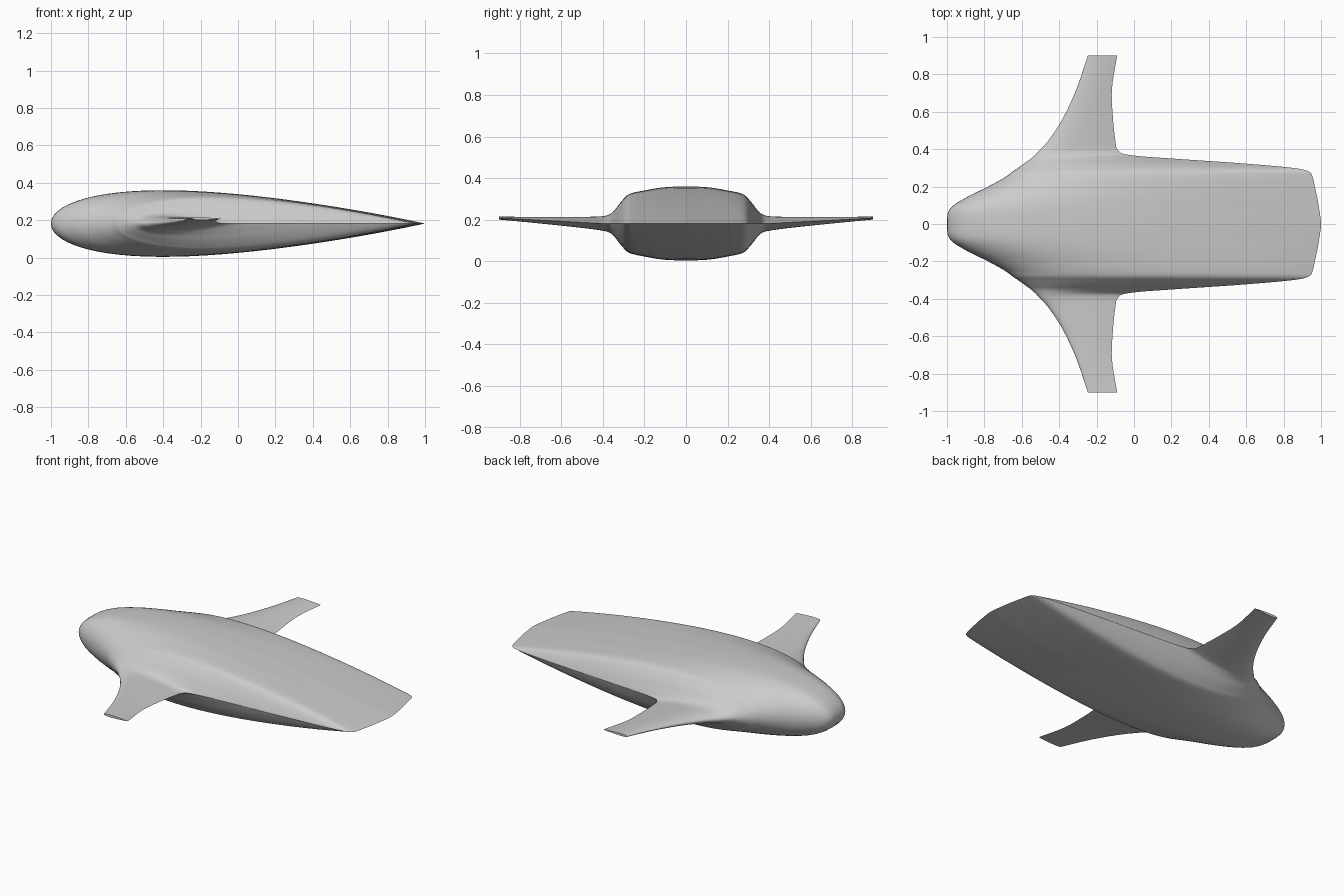
import bpy, bmesh, math
from mathutils import Vector

# Remove the default cube only
cube = bpy.data.objects.get("Cube")
if cube:
    bpy.data.objects.remove(cube, do_unlink=True)

# Material
grey = bpy.data.materials.new("plain grey")
grey.use_nodes = True
colour = (0.6, 0.6, 0.6, 1)
grey.diffuse_color = colour
grey.node_tree.nodes["Principled BSDF"].inputs["Base Color"].default_value = colour

MID_HEIGHT = 0.182
TIP_RISE = 0.026
CHORD_STEPS = 36
SPAN_STEPS = 5

# Half-span stations: span position, leading edge, trailing edge, half thickness
STATIONS = [
    (0, -1, 1, .178), (.08, -.985, .99, .176), (.14, -.9, .98, .17),
    (.2, -.78, .967, .159), (.25, -.69, .955, .149), (.28, -.65, .935, .138),
    (.3, -.62, .85, .119), (.325, -.585, .567, .089), (.347, -.555, .246, .06),
    (.368, -.53, -.02, .044), (.395, -.505, -.086, .036), (.45, -.455, -.1, .03),
    (.56, -.383, -.112, .023), (.72, -.308, -.118, .015), (.9, -.247, -.09, .007),
]


def catmull(a, b, c, d, t):
    """Blend smoothly from b to c, with a and d as neighbours."""
    return tuple(0.5 * (2 * q + (r - p) * t + (2 * p - 5 * q + 4 * r - s) * t * t
                        + (3 * q - p - 3 * r + s) * t ** 3)
                 for p, q, r, s in zip(a, b, c, d))


def span_sections():
    """Fine sections from the centre line to one wing tip."""
    mirrored = (-STATIONS[1][0],) + STATIONS[1][1:]
    last = STATIONS[-1]
    beyond = tuple(2 * e - f for e, f in zip(last, STATIONS[-2]))
    pts = [mirrored] + STATIONS + [beyond]
    result = []
    for i in range(1, len(pts) - 2):
        for k in range(SPAN_STEPS):
            result.append(catmull(*pts[i - 1:i + 3], k / SPAN_STEPS))
    return result + [last]


def thickness(u):
    """Aerofoil half thickness along the chord, with its peak at one."""
    return 2 * (1.4845 * math.sqrt(u) - 0.63 * u - 1.758 * u ** 2
                + 1.4215 * u ** 3 - 0.518 * u ** 4)


def aerofoil(y, lead, trail, half):
    """Closed section loop, over the top and back underneath."""
    z = MID_HEIGHT + TIP_RISE * max(0, (abs(y) - 0.4) / 0.5)
    loop = []
    for k in range(2 * CHORD_STEPS):
        angle = math.pi * k / CHORD_STEPS
        u = (1 - math.cos(angle)) / 2
        side = 1 if k <= CHORD_STEPS else -1
        offset = 0 if k in (0, CHORD_STEPS) else side * half * thickness(u)
        loop.append(Vector((lead + (trail - lead) * u, y, z + offset)))
    return loop


# Blended body and wings, lofted from tip to tip
half_span = span_sections()
other_half = [(-s[0],) + s[1:] for s in reversed(half_span[1:])]
bm = bmesh.new()
rings = [[bm.verts.new(p) for p in aerofoil(*s)] for s in other_half + half_span]
for near, far in zip(rings, rings[1:]):
    for k in range(len(near)):
        j = (k + 1) % len(near)
        bm.faces.new((near[k], near[j], far[j], far[k]))

# Flat wing tips
bm.faces.new(rings[0])
bm.faces.new(rings[-1])
bmesh.ops.recalc_face_normals(bm, faces=bm.faces[:])

mesh = bpy.data.meshes.new("blended_wing_body")
bm.to_mesh(mesh)
bm.free()
mesh.materials.append(grey)
body = bpy.data.objects.new("blended_wing_body", mesh)
bpy.context.collection.objects.link(body)

# Smooth skin with crisp trailing edge and tips
bpy.ops.object.select_all(action="DESELECT")
body.select_set(True)
bpy.context.view_layer.objects.active = body
bpy.ops.object.shade_smooth_by_angle(angle=math.radians(40))
